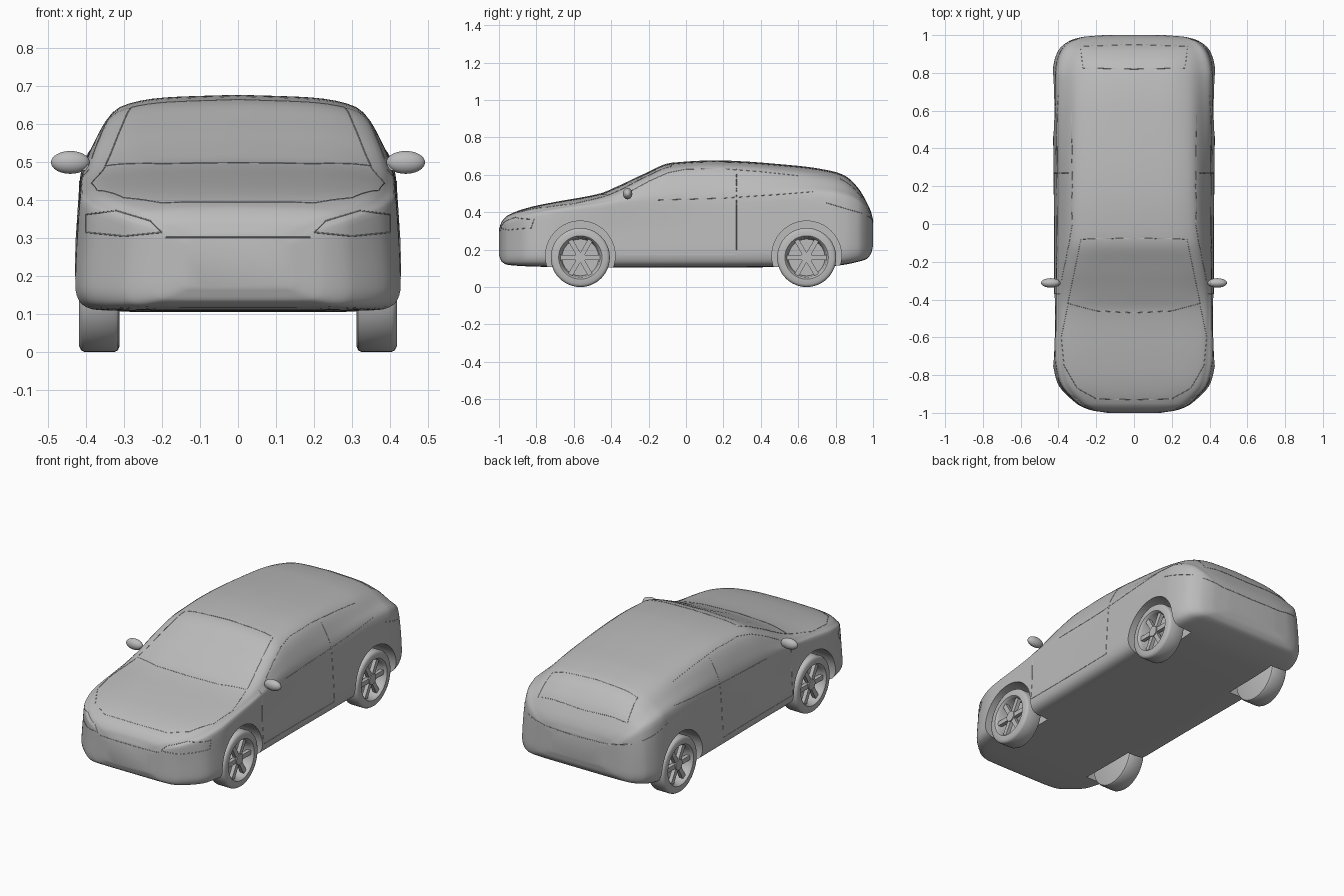
import bpy, bmesh, math
from mathutils import Vector, Matrix
from mathutils.bvhtree import BVHTree

if "Cube" in bpy.data.objects:
    bpy.data.objects.remove(bpy.data.objects["Cube"])

grey = bpy.data.materials.new("plain grey")
grey.diffuse_color = (0.5, 0.5, 0.5, 1)
grey.use_nodes = True
grey.node_tree.nodes["Principled BSDF"].inputs["Base Color"].default_value = grey.diffuse_color


def finish(name, bm, angle=35):
    bmesh.ops.recalc_face_normals(bm, faces=bm.faces)
    me = bpy.data.meshes.new(name)
    bm.to_mesh(me)
    bm.free()
    ob = bpy.data.objects.new(name, me)
    bpy.context.collection.objects.link(ob)
    me.materials.append(grey)
    smooth(ob, angle)
    return ob


def smooth(ob, angle=35):
    bpy.ops.object.select_all(action='DESELECT')
    ob.select_set(True)
    bpy.context.view_layer.objects.active = ob
    bpy.ops.object.shade_smooth_by_angle(angle=math.radians(angle))


def monotone(xs, vs, n):
    """Smooth interpolation without overshoot, n samples per interval."""
    d = [(vs[i + 1] - vs[i]) / (xs[i + 1] - xs[i]) for i in range(len(xs) - 1)]
    m = [d[0]] + [2 * a * b / (a + b) if a * b > 0 else 0 for a, b in zip(d, d[1:])] + [d[-1]]
    out = []
    for i in range(len(d)):
        h = xs[i + 1] - xs[i]
        for k in range(n):
            t = k / n
            out.append((2*t**3 - 3*t*t + 1) * vs[i] + (t**3 - 2*t*t + t) * h * m[i]
                       + (3*t*t - 2*t**3) * vs[i + 1] + (t**3 - t*t) * h * m[i + 1])
    return out + [vs[-1]]


# Body stations: y, floor z, top z, half width, shoulder z, shoulder x, roof edge z, roof edge x
STATIONS = [
    (-1.0, .17, .31, .14, .28, .13, .30, .10),
    (-.985, .135, .35, .23, .32, .22, .342, .18),
    (-.95, .118, .385, .305, .345, .295, .372, .25),
    (-.83, .11, .428, .41, .385, .39, .412, .345),
    (-.70, .107, .455, .432, .41, .414, .437, .365),
    (-.46, .105, .50, .425, .44, .412, .472, .375),
    (-.37, .105, .537, .422, .45, .412, .50, .37),
    (-.22, .105, .607, .422, .46, .41, .575, .345),
    (-.08, .105, .664, .422, .465, .408, .63, .32),
    (.15, .105, .677, .424, .47, .405, .645, .31),
    (.60, .107, .648, .43, .49, .41, .615, .30),
    (.78, .112, .62, .432, .49, .41, .585, .29),
    (.85, .12, .595, .425, .48, .40, .56, .285),
    (.92, .135, .53, .40, .46, .37, .505, .275),
    (.965, .15, .455, .35, .42, .325, .44, .25),
    (.99, .18, .40, .275, .37, .26, .39, .2),
    (1.0, .22, .36, .16, .33, .15, .35, .11),
]


def half_section(zb, zt, w, zs, ws, zr, wr):
    h = zs - zb
    p = [(0, zb), (w * .5, zb), (w * .86, zb + .01 * h), (w * .97, zb + .08 * h),
         (w, zb + .23 * h), (w * .982, zb + .6 * h), (ws, zs),
         ((ws + wr) / 2 + .25 * (zr - zs) * .4, (zs + zr) / 2),
         (wr, zr), (wr * .62, zt - .22 * (zt - zr)), (0, zt)]
    u = list(range(len(p)))
    return list(zip(monotone(u, [a for a, b in p], 4), monotone(u, [b for a, b in p], 4)))


# Body shell lofted through the stations
cols = list(zip(*STATIONS))
ys = monotone(range(len(cols[0])), cols[0], 5)
grid = [monotone(cols[0], c, 5) for c in cols[1:]]
step = monotone(cols[0], cols[0], 5)
bm = bmesh.new()
rings = []
for y, *s in zip(step, *grid):
    half = half_section(*s)
    full = half + [(-x, z) for x, z in half[-2:0:-1]]
    rings.append([bm.verts.new((x, y, z)) for x, z in full])
for a, b in zip(rings, rings[1:]):
    for i in range(len(a)):
        j = (i + 1) % len(a)
        bm.faces.new((a[i], a[j], b[j], b[i]))
bm.faces.new(rings[0])
bm.faces.new(rings[-1])
bmesh.ops.recalc_face_normals(bm, faces=bm.faces)
surface = BVHTree.FromBMesh(bm)
body = finish("body", bm)

AXLES = (-.565, .645)


def disc(bm, x0, x1, r, y, z, seg=48):
    mat = Matrix.Translation(((x0 + x1) / 2, y, z)) @ Matrix.Rotation(math.pi / 2, 4, 'Y')
    bmesh.ops.create_cone(bm, cap_ends=True, segments=seg, radius1=r, radius2=r,
                          depth=abs(x1 - x0), matrix=mat)


# Wheel wells
bm = bmesh.new()
for y in AXLES:
    for s in (1, -1):
        disc(bm, s * .285, s * .6, .186, y, .167, 64)
cutter = finish("wheel_well_cutter", bm)
cutter.hide_render = True
mod = body.modifiers.new("wells", 'BOOLEAN')
mod.object = cutter
mod.solver = 'EXACT'
bpy.context.view_layer.objects.active = body
bpy.ops.object.modifier_apply(modifier="wells")
bpy.data.objects.remove(cutter)
smooth(body)

# Wheels: turned tyre with recessed rim, then hub and spokes
TYRE = [(.355, .0), (.355, .098), (.402, .106), (.414, .112), (.418, .116), (.418, .143),
        (.413, .153), (.404, .158), (.326, .158), (.316, .153), (.312, .143), (.312, 0)]
for y, place in zip(AXLES, ("front", "rear")):
    for s, side in ((1, "right"), (-1, "left")):
        bm = bmesh.new()
        vs = [bm.verts.new((s * x, y, .158 + r)) for x, r in TYRE]
        es = [bm.edges.new(e) for e in zip(vs, vs[1:])]
        bmesh.ops.spin(bm, geom=vs + es, cent=(0, y, .158), axis=(1, 0, 0),
                       angle=math.tau, steps=48, use_merge=True)
        bmesh.ops.remove_doubles(bm, verts=bm.verts, dist=1e-5)
        finish(f"{place}_{side}_tyre", bm)
        bm = bmesh.new()
        disc(bm, s * .35, s * .408, .03, y, .158, 24)
        for k in range(6):
            m = (Matrix.Translation((s * .392, y, .158))
                 @ Matrix.Rotation(k * math.tau / 6 + math.pi / 6, 4, 'X')
                 @ Matrix.Translation((0, 0, .062)) @ Matrix.Diagonal((.022, .026, .09, 1)))
            bmesh.ops.create_cube(bm, size=1, matrix=m)
        finish(f"{place}_{side}_spokes", bm)

# Door mirrors on short stalks
for s, side in ((1, "right"), (-1, "left")):
    bm = bmesh.new()
    bmesh.ops.create_uvsphere(bm, u_segments=32, v_segments=16, radius=1,
                              matrix=Matrix.Translation((s * .441, -.312, .499))
                              @ Matrix.Diagonal((.051, .025, .03, 1)))
    finish(side + "_mirror", bm, 60)
    bm = bmesh.new()
    bmesh.ops.create_cube(bm, size=1, matrix=Matrix.Translation((s * .395, -.312, .485))
                          @ Matrix.Diagonal((.06, .022, .014, 1)))
    finish(side + "_mirror_stalk", bm)


def seam(name, axis, pts):
    """Fine bead laid on the body along points projected from one side."""
    cast = {'side': lambda a, b, s: ((s * 2, a, b), (-s, 0, 0)),
            'top': lambda a, b, s: ((s * a, b, 2), (0, 0, -1)),
            'front': lambda a, b, s: ((s * a, -2, b), (0, 1, 0)),
            'back': lambda a, b, s: ((s * a, 2, b), (0, -1, 0))}[axis]
    cu = bpy.data.curves.new(name, 'CURVE')
    cu.dimensions = '3D'
    cu.bevel_depth = .0016
    cu.bevel_resolution = 0
    for s in (1, -1):
        path = []
        for p, q in zip(pts, pts[1:]):
            for k in range(17):
                t = k / 16
                o, d = cast(p[0] + (q[0] - p[0]) * t, p[1] + (q[1] - p[1]) * t, s)
                hit = surface.ray_cast(Vector(o), Vector(d))[0]
                if hit and (not path or (hit - path[-1]).length > 1e-4):
                    path.append(hit)
        sp = cu.splines.new('POLY')
        sp.points.add(len(path) - 1)
        for pt, v in zip(sp.points, path):
            pt.co = (*v, 1)
    ob = bpy.data.objects.new(name, cu)
    bpy.context.collection.objects.link(ob)
    cu.materials.append(grey)
    bpy.ops.object.select_all(action='DESELECT')
    ob.select_set(True)
    bpy.context.view_layer.objects.active = ob
    bpy.ops.object.convert(target='MESH')


# Panel gaps and glass outlines
seam("door_seam", 'side', [(-.37, .48), (-.37, .175), (.27, .175), (.27, .63)])
seam("side_window_top", 'side', [(-.30, .51), (-.2, .565), (-.1, .61), (0, .63), (.2, .632), (.4, .617), (.6, .595)])
seam("side_window_sill", 'side', [(-.15, .465), (.2, .475), (.5, .495), (.68, .51)])
seam("tail_light_edge", 'side', [(.75, .45), (.85, .42), (.94, .395)])
seam("windscreen_edge", 'top', [(0, -.47), (.2, -.46), (.35, -.42), (.28, -.08), (0, -.075)])
seam("bonnet_edge", 'top', [(0, -.93), (.2, -.925), (.3, -.87), (.37, -.75), (.385, -.6), (.35, -.43)])
seam("rear_window_edge", 'top', [(0, .82), (.27, .825), (.285, .94), (0, .95)])
seam("headlight_edge", 'front', [(.2, .315), (.23, .345), (.32, .372), (.40, .362), (.40, .315), (.3, .305), (.2, .315)])
seam("grille_line", 'front', [(0, .302), (.19, .302)])
seam("tailgate_line", 'back', [(0, .35), (.2, .355), (.33, .38)])
